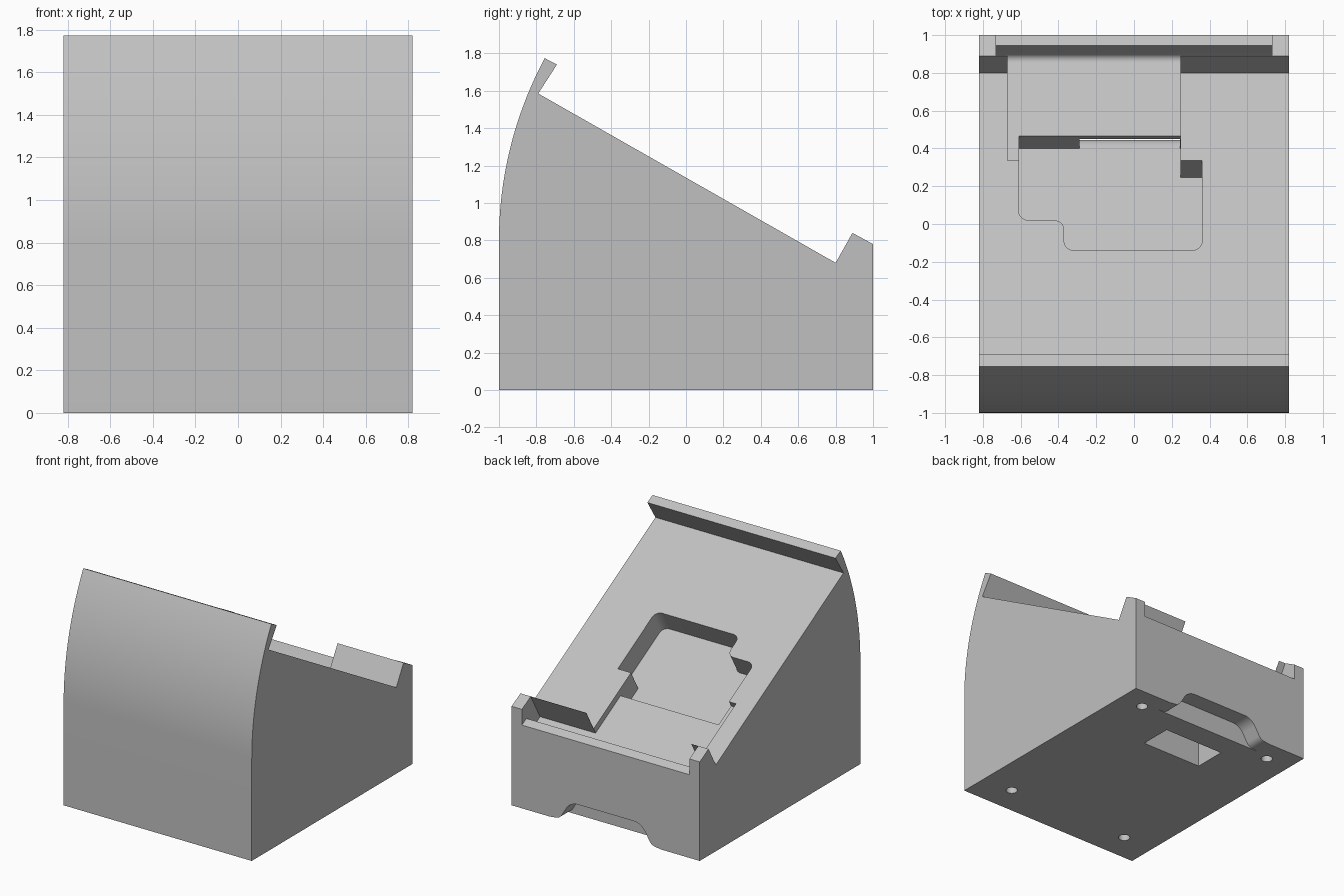
import bpy
import bmesh
from math import atan2, cos, sin, tan, pi
from mathutils import Vector, Matrix

if "Cube" in bpy.data.objects:
    bpy.data.objects.remove(bpy.data.objects["Cube"], do_unlink=True)

grey = bpy.data.materials.new("light_grey")
grey.use_nodes = True
grey.diffuse_color = (0.53, 0.53, 0.53, 1)
grey.node_tree.nodes["Principled BSDF"].inputs["Base Color"].default_value = grey.diffuse_color

# Sloped rest: origin at its low edge, s runs down the slope, n points out of it
ORIGIN = Vector((0, 0.8, 0.68))
TILT = atan2(0.905, 1.59)
ALONG = Vector((0, cos(TILT), -sin(TILT)))
NORMAL = Vector((0, sin(TILT), cos(TILT)))


def slope(s, n):
    p = ORIGIN + ALONG * s + NORMAL * n
    return (p.y, p.z)


def rounded(points, steps=8):
    """Outline from (u, v, radius) corners, with each radius drawn as an arc."""
    out = []
    for i, (u, v, r) in enumerate(points):
        c = Vector((u, v))
        if r == 0:
            out.append(c)
            continue
        a = (Vector(points[i - 1][:2]) - c).normalized()
        b = (Vector(points[(i + 1) % len(points)][:2]) - c).normalized()
        half = a.angle(b) / 2
        centre = c + (a + b).normalized() * (r / sin(half))
        start = c + a * (r / tan(half)) - centre
        sweep = start.angle_signed(c + b * (r / tan(half)) - centre)
        for k in range(steps + 1):
            out.append(centre + Matrix.Rotation(-sweep * k / steps, 2) @ start)
    return out


def prism(name, ring, offset):
    """Solid swept from a ring of 3D points along an offset."""
    bm = bmesh.new()
    face = bm.faces.new([bm.verts.new(p) for p in ring])
    top = bmesh.ops.extrude_face_region(bm, geom=[face])["geom"]
    bmesh.ops.translate(bm, vec=offset, verts=[v for v in top if isinstance(v, bmesh.types.BMVert)])
    bmesh.ops.recalc_face_normals(bm, faces=bm.faces)
    mesh = bpy.data.meshes.new(name)
    bm.to_mesh(mesh)
    bm.free()
    mesh.materials.append(grey)
    obj = bpy.data.objects.new(name, mesh)
    bpy.context.collection.objects.link(obj)
    return obj


def side_prism(name, profile, x0, x1):
    return prism(name, [(x0, p[0], p[1]) for p in profile], Vector((x1 - x0, 0, 0)))


# Wedge body with bowed front and a raised lip at each end of the slope
R, BEND = 2.06, 0.4925
front = [(-1 + R * (1 - cos(BEND * i / 24)), 0.8 + R * sin(BEND * i / 24)) for i in range(25)]
body = side_prism("stand_body", [(1, 0), (1, 0.78), (0.89, 0.84), (0.8, 0.68),
                                 (-0.79, 1.585), (-0.69, 1.74)] + front[::-1] + [(-1, 0)], -0.82, 0.82)
cutters = []

# Trench and lowered middle of the back lip
trench = rounded([(0, -0.05, 0), (0.122, -0.05, 0.035), (0.122, 0.078, 0),
                  (0.5, 0.078, 0), (0.5, 0.5, 0), (0, 0.5, 0)])
cutters.append(side_prism("trench_cutter", [slope(*p) for p in trench], -0.73, 0.73))

# Shallow slot running up from the trench
slot = [slope(s, n) for s, n in ((-0.535, -0.05), (0.06, -0.05), (0.06, 0.2), (-0.535, 0.2))]
cutters.append(side_prism("slot_cutter", slot, -0.67, 0.245))

# Deep pocket with rounded corners
pocket = rounded([(0.36, -0.535, 0), (0.36, -1.082, 0.055), (-0.37, -1.082, 0.055),
                  (-0.37, -0.898, 0.055), (-0.61, -0.898, 0.055), (-0.61, -0.357, 0),
                  (0.245, -0.357, 0), (0.245, -0.535, 0)])
ring = [ORIGIN + Vector((x, 0, 0)) + ALONG * s - NORMAL * 0.182 for x, s in pocket]
cutters.append(prism("pocket_cutter", ring, NORMAL * 0.5))

# Cable passage from the pocket under the slot floor and out of the base
passage = rounded([(*slope(-0.42, -0.08), 0), (*slope(-0.42, -0.181), 0),
                   (*slope(-0.3, -0.181), 0.08), (0.41, 0.2, 0.3), (0.41, -0.1, 0),
                   (0.67, -0.1, 0), (*slope(-0.11, -0.08), 0.12)])
cutters.append(side_prism("passage_cutter", passage, -0.288, 0.243))

# Flared arch in the bottom of the back
arch = rounded([(0.49, -0.1, 0), (0.49, 0, 0), (0.4, 0.01, 0.07), (0.31, 0.16, 0.12),
                (-0.31, 0.16, 0.12), (-0.4, 0.01, 0.07), (-0.49, 0, 0), (-0.49, -0.1, 0)])
cutters.append(prism("arch_cutter", [(x, 0.86, z) for x, z in arch], Vector((0, 0.3, 0))))

# Four foot holes in the base
for x, y in ((0.61, 0.82), (0.55, -0.77)):
    for side in (-1, 1):
        hole = [(side * x + 0.043 * cos(pi * k / 12), y + 0.043 * sin(pi * k / 12), -0.1) for k in range(24)]
        cutters.append(prism("foot_hole_cutter", hole, Vector((0, 0, 0.2))))

# Cut everything out, then drop the cutters
bpy.context.view_layer.objects.active = body
for cutter in cutters:
    cutter.hide_render = True
    mod = body.modifiers.new(cutter.name, "BOOLEAN")
    mod.operation = "DIFFERENCE"
    mod.solver = "EXACT"
    mod.object = cutter
    bpy.ops.object.modifier_apply(modifier=mod.name)
    bpy.data.objects.remove(cutter, do_unlink=True)

bpy.ops.object.select_all(action="DESELECT")
body.select_set(True)
bpy.ops.object.shade_smooth_by_angle(angle=pi / 6)
